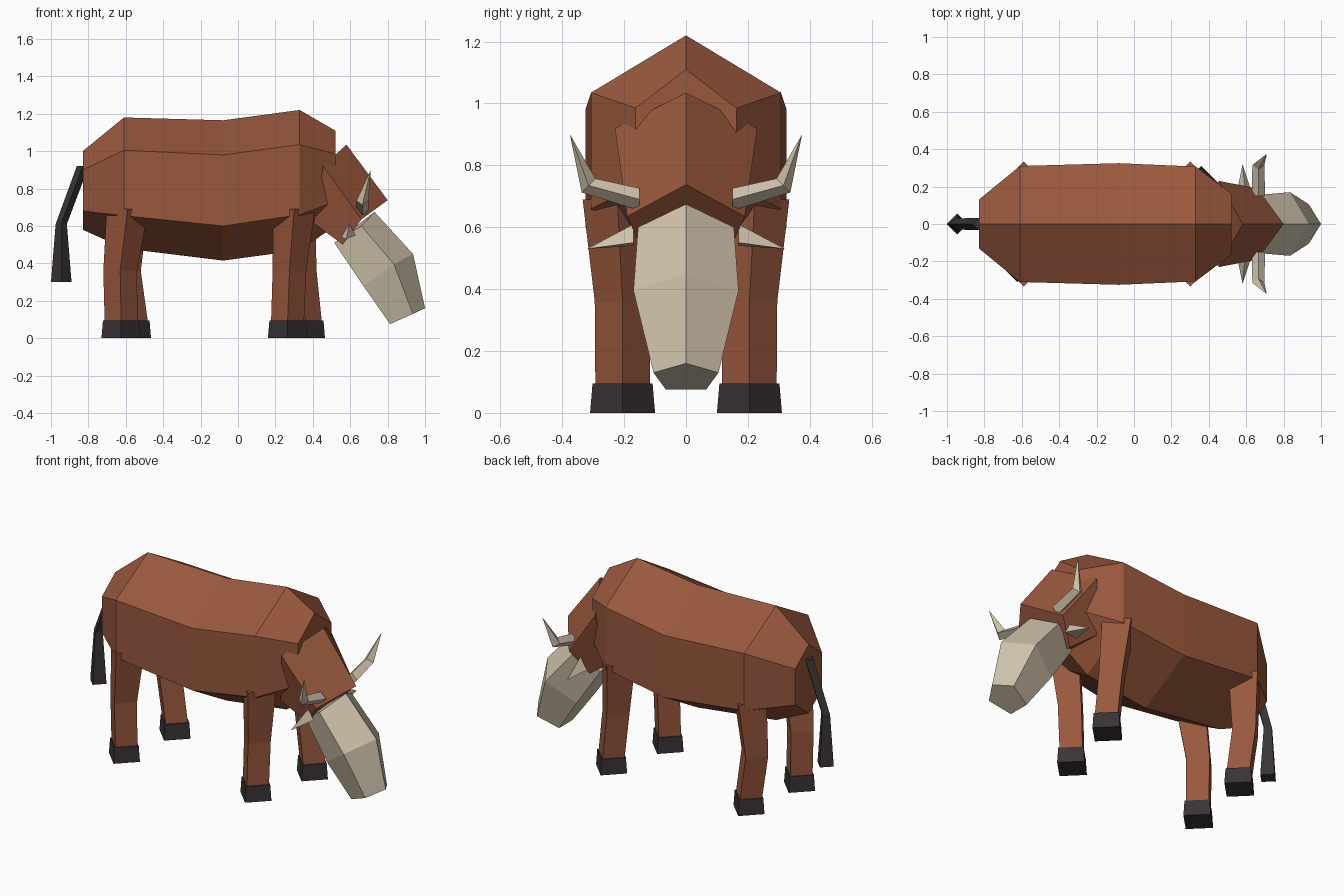
import bpy
import bmesh
from mathutils import Vector

cube = bpy.data.objects.get("Cube")
if cube:
    bpy.data.objects.remove(cube, do_unlink=True)


def material(name, colour):
    mat = bpy.data.materials.new(name)
    mat.use_nodes = True
    mat.diffuse_color = (*colour, 1)
    bsdf = next(n for n in mat.node_tree.nodes if n.type == 'BSDF_PRINCIPLED')
    bsdf.inputs["Base Color"].default_value = (*colour, 1)
    bsdf.inputs["Roughness"].default_value = 0.9
    return mat


HIDE = material("reddish brown hide", (0.32, 0.098, 0.047))
BONE = material("pale bone", (0.63, 0.55, 0.41))
DARK = material("dark hoof", (0.040, 0.033, 0.034))


def loft(name, rings, mat):
    """Skin a row of equally sized rings and cap both ends."""
    bm = bmesh.new()
    loops = [[bm.verts.new(p) for p in ring] for ring in rings]
    for a, b in zip(loops, loops[1:]):
        for i in range(len(a)):
            j = (i + 1) % len(a)
            bm.faces.new((a[i], a[j], b[j], b[i]))
    bm.faces.new(loops[0][::-1])
    bm.faces.new(loops[-1])
    bmesh.ops.remove_doubles(bm, verts=bm.verts, dist=0.0005)
    bmesh.ops.recalc_face_normals(bm, faces=bm.faces)
    mesh = bpy.data.meshes.new(name)
    bm.to_mesh(mesh)
    bm.free()
    mesh.materials.append(mat)
    obj = bpy.data.objects.new(name, mesh)
    bpy.context.collection.objects.link(obj)
    return obj


def diamond(centre, r, u=(1, 0, 0), v=(0, 1, 0)):
    """Four-cornered ring with its corners on the u and v axes."""
    c, u, v = Vector(centre), Vector(u) * r, Vector(v) * r
    return [c + u, c + v, c - u, c - v]


def hexagon(x, width, top, upper, lower, bottom):
    return [(x, 0, top), (x, width, upper), (x, width, lower),
            (x, 0, bottom), (x, -width, lower), (x, -width, upper)]


def pentagon(ridge, side, base):
    """Ridge (x, z), side (x, y, z) and base (x, y, z) mirrored across y."""
    (sx, sy, sz), (bx, by, bz) = side, base
    return [(ridge[0], 0, ridge[1]), (sx, sy, sz), (bx, by, bz),
            (bx, -by, bz), (sx, -sy, sz)]


# Barrel-shaped body, rump to chest
loft("body", [
    hexagon(-0.83, 0.13, 1.00, 0.90, 0.68, 0.58),
    hexagon(-0.61, 0.31, 1.18, 1.005, 0.655, 0.48),
    hexagon(-0.08, 0.325, 1.165, 0.98, 0.60, 0.415),
    hexagon(0.33, 0.307, 1.22, 1.035, 0.66, 0.47),
    hexagon(0.52, 0.163, 1.11, 0.985, 0.73, 0.60),
], HIDE)

# Head, then the pale muzzle set into it
loft("head", [
    pentagon((0.58, 1.035), (0.455, 0.23, 0.92), (0.405, 0.17, 0.615)),
    pentagon((0.80, 0.738), (0.66, 0.19, 0.635), (0.56, 0.13, 0.50)),
], HIDE)
loft("muzzle", [
    pentagon((0.73, 0.675), (0.66, 0.155, 0.60), (0.515, 0.09, 0.51)),
    pentagon((0.936, 0.45), (0.834, 0.17, 0.395), (0.67, 0.10, 0.28)),
    pentagon((1.0, 0.16), (0.935, 0.105, 0.13), (0.813, 0.065, 0.075)),
], BONE)

# Tail with a flared tuft
loft("tail", [
    diamond((-0.83, 0, 0.92), 0.032),
    diamond((-0.945, 0, 0.61), 0.03),
    diamond((-0.945, 0, 0.30), 0.055),
], DARK)

# Horns and ears on both sides
for side, s in (("left", 1), ("right", -1)):
    loft(side + "_horn", [
        diamond((0.665, s * 0.15, 0.69), 0.036, v=(0, 0, 1)),
        diamond((0.665, s * 0.315, 0.735), 0.032, v=(0, -s * 0.7, 0.7)),
        diamond((0.71, s * 0.375, 0.90), 0),
    ], BONE)
    loft(side + "_ear", [
        [(0.595, s * 0.17, 0.61), (0.55, s * 0.17, 0.54), (0.63, s * 0.17, 0.55)],
        [(0.58, s * 0.32, 0.53)] * 3,
    ], BONE)

# Legs in a walking pose: x of the top, knee and ankle
STEPS = {
    "right_front": (-1, 0.30, 0.275, 0.265),
    "left_front": (1, 0.30, 0.33, 0.36),
    "right_back": (-1, -0.59, -0.63, -0.625),
    "left_back": (1, -0.59, -0.61, -0.57),
}
for name, (s, top, knee, ankle) in STEPS.items():
    y = s * 0.205
    loft(name + "_leg", [
        diamond((top, s * 0.222, 0.69), 0.112),
        diamond((knee, y, 0.36), 0.09),
        diamond((ankle, y, 0.09), 0.088),
    ], HIDE)
    loft(name + "_hoof", [
        diamond((ankle, y, 0.095), 0.097),
        diamond((ankle, y, 0), 0.105),
    ], DARK)
